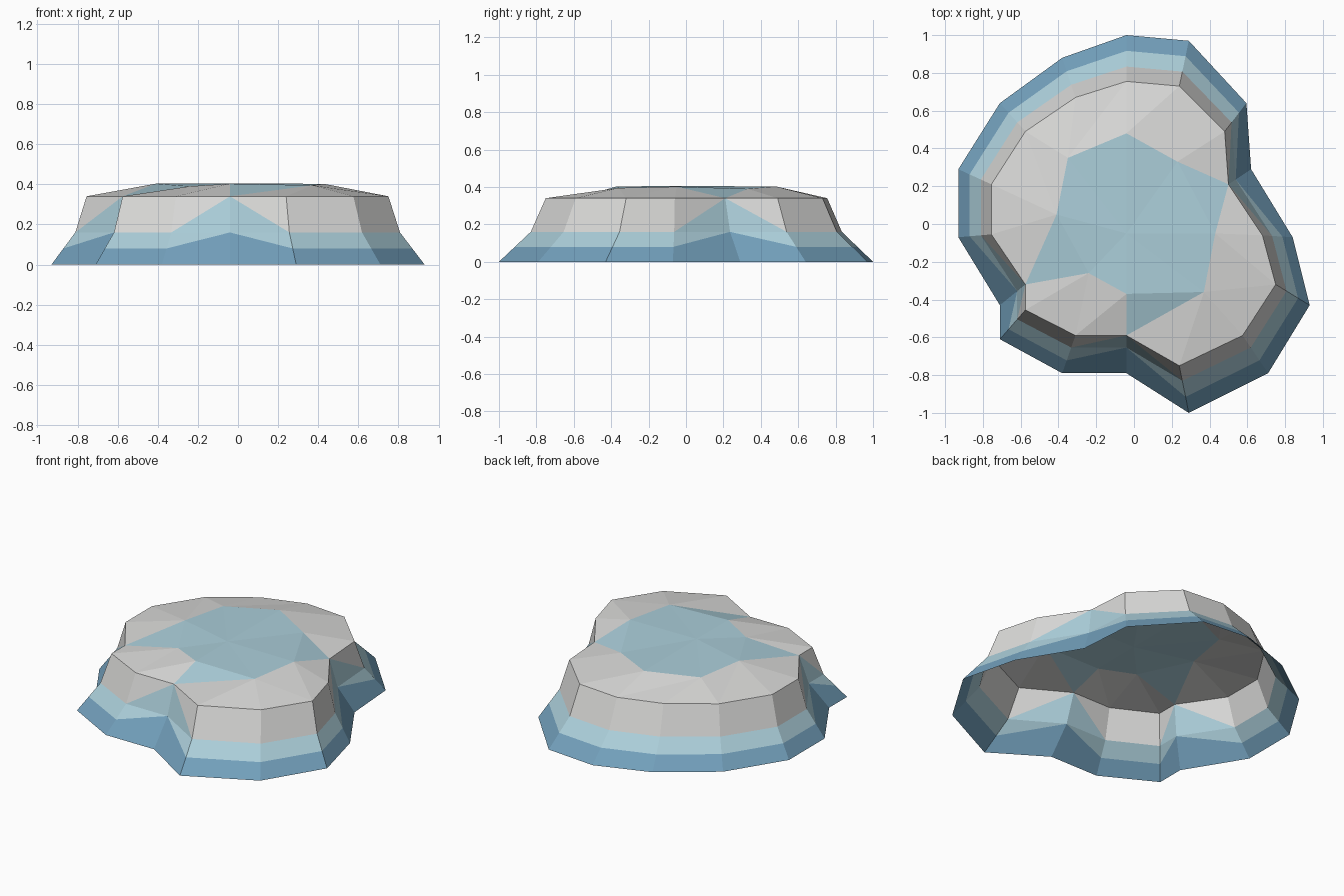
import bpy, bmesh
from mathutils import Vector

if "Cube" in bpy.data.objects:
    bpy.data.objects.remove(bpy.data.objects["Cube"])

def material(name, rgb):
    m = bpy.data.materials.new(name)
    m.diffuse_color = (*rgb, 1)
    m.use_nodes = True
    m.node_tree.nodes["Principled BSDF"].inputs["Base Color"].default_value = m.diffuse_color
    return m

GREY, LIGHT, BLUE = 0, 1, 2
mats = [material("pale grey", (0.70, 0.70, 0.69)),
        material("light blue", (0.41, 0.62, 0.70)),
        material("mid blue", (0.17, 0.35, 0.50))]

# Ground outline and rim outline, counterclockwise
base = [(.93, -.43), (.84, -.07), (.62, .29), (.595, .64), (.29, .97), (-.04, 1), (-.38, .88), (-.71, .64),
        (-.93, .29), (-.93, -.07), (-.71, -.43), (-.71, -.61), (-.38, -.79), (-.04, -.79), (.29, -1), (.71, -.79)]
rim = [(.75, -.32), (.68, -.06), (.5, .21), (.48, .49), (.24, .73), (-.04, .755), (-.31, .67), (-.575, .49),
       (-.755, .21), (-.755, -.055), (-.575, -.32), (-.575, -.455), (-.31, -.59), (-.04, -.59), (.24, -.75), (.575, -.59)]
# Edge of the blue patch on top
patch = [(.43, -.05, .402), (.23, .33, .39), (-.04, .48, .403), (-.35, .35, .395),
         (-.41, .05, .403), (-.24, -.26, .39), (-.04, -.37, .403), (.37, -.36, .395)]
# Patch corner next to each rim corner; the inward notches own two
link = [7, 0, 0, 1, 1, 2, 3, 3, 4, 4, 4, 5, 5, 6, 7, 7]
notches = {2, 10, 13}
N = len(base)

bm = bmesh.new()

def face(verts, mat):
    unique = list(dict.fromkeys(verts))
    if len(unique) > 2:
        bm.faces.new(unique).material_index = mat

# Columns of vertices: ground, colour line, shoulder, rim
cols = []
for i, (b, r) in enumerate(zip(base, rim)):
    g = Vector((*b, 0))
    top = Vector((*r, .34))
    s = g.lerp(top, .68)
    s.z = .16
    shoulder = bm.verts.new(s)
    line = shoulder if i in notches else bm.verts.new(g.lerp(s, .5))
    cols.append((bm.verts.new(g), line, shoulder, bm.verts.new(top)))
inner = [bm.verts.new(p) for p in patch]
centre = bm.verts.new((-.04, -.05, .405))

for i in range(N):
    j = (i + 1) % N
    a, b = cols[i], cols[j]
    # Sloped sides: blue foot, light band, grey wall
    face([a[0], b[0], b[1], a[1]], BLUE)
    face([a[1], b[1], b[2], a[2]], LIGHT)
    if j in notches:
        face([a[2], b[2], b[3]], LIGHT)
        face([a[2], b[3], a[3]], GREY)
    elif i in notches:
        face([a[2], b[2], a[3]], LIGHT)
        face([b[2], b[3], a[3]], GREY)
    else:
        face([a[2], b[2], b[3], a[3]], GREY)
    # Grey top border
    last = (link[i] + 1) % 8 if i in notches else link[i]
    face([a[3], b[3], inner[link[j]]], GREY)
    face([a[3], inner[link[j]], inner[last]], GREY)
    # Blue tongues into the notches
    if i in notches:
        face([a[3], inner[last], inner[link[i]]], LIGHT)

# Blue patch fan
for k in range(8):
    face([centre, inner[k], inner[(k + 1) % 8]], LIGHT)

mesh = bpy.data.meshes.new("mound")
bm.to_mesh(mesh)
bm.free()
for m in mats:
    mesh.materials.append(m)
bpy.context.collection.objects.link(bpy.data.objects.new("mound", mesh))
